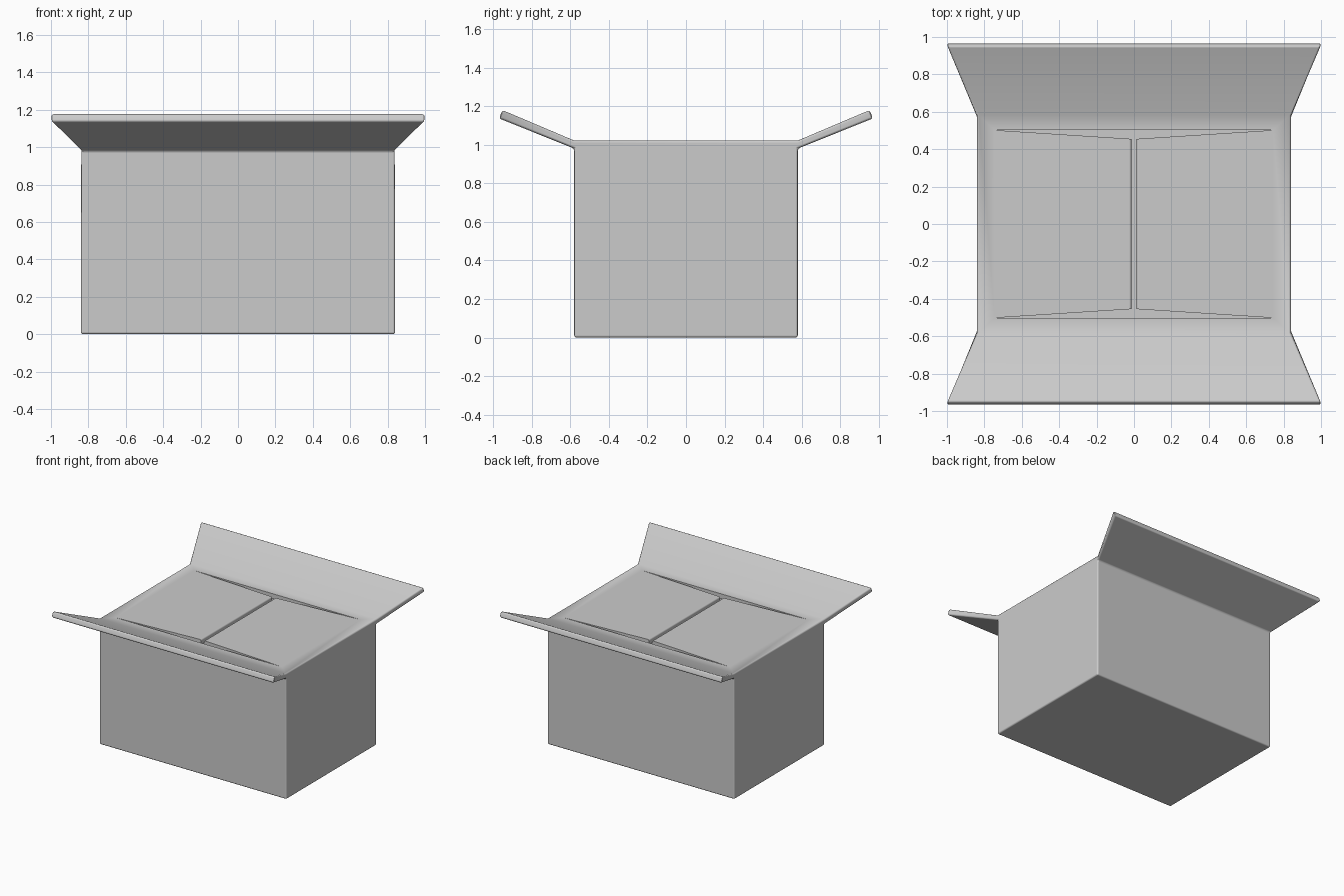
import bpy, bmesh
from math import radians

if "Cube" in bpy.data.objects:
    bpy.data.objects.remove(bpy.data.objects["Cube"])

# Body shell: rectangular rings running up the outside, over the rim, down the inside
RINGS = [  # half width x, half depth y, height
    (0.84, 0.58, 0.0), (0.84, 0.58, 0.98), (0.84, 0.58, 1.022),
    (0.745, 0.502, 1.022), (0.745, 0.502, 0.98), (0.795, 0.535, 0.97),
    (0.795, 0.535, 0.045)]
SIGNS = [(-1, -1), (1, -1), (1, 1), (-1, 1)]

bm = bmesh.new()
rings = [[bm.verts.new((sx * x, sy * y, z)) for sx, sy in SIGNS] for x, y, z in RINGS]
sides = []
for a, b in zip(rings, rings[1:]):
    sides.append([bm.faces.new((a[i], a[(i + 1) % 4], b[(i + 1) % 4], b[i]))
                  for i in range(4)])
bm.faces.new(rings[0][::-1])
bm.faces.new(rings[-1])


def fold_out(face, place):
    """Extrude one hinge strip into a flap; place(vert) gives each end corner."""
    new = bmesh.ops.extrude_face_region(bm, geom=[face])["geom"]
    bm.faces.remove(face)
    for v in [g for g in new if isinstance(g, bmesh.types.BMVert)]:
        v.co = place(v.co.x, v.co.y, v.co.z)


def sign(n):
    return 1 if n > 0 else -1


def long_flap(x, y, z):
    top = z > 1.0
    return (sign(x), sign(y) * (0.953 if top else 0.97), 1.18 if top else 1.137)


def short_flap(x, y, z):
    return (sign(x) * 0.014, sign(y) * 0.455, z)


# Long flaps opened outward, short flaps folded shut and tapering to the centre gap
strips = [(f, long_flap) for f in (sides[1][0], sides[1][2])]
strips += [(f, short_flap) for f in (sides[3][1], sides[3][3])]
for face, place in strips:
    if face.is_valid:
        fold_out(face, place)
bmesh.ops.recalc_face_normals(bm, faces=bm.faces[:])


# Soften the outer folds and the flap ends
def soft(e):
    a, b = (v.co for v in e.verts)
    outer = all(abs(c.x) > 0.83 for c in (a, b))
    gap = all(abs(c.x) < 0.02 and c.z > 1.0 for c in (a, b))
    return (outer or gap) and len(e.link_faces) == 2 and e.calc_face_angle() > radians(30)


bmesh.ops.bevel(bm, geom=[e for e in bm.edges if soft(e)], offset=0.012,
                segments=3, profile=0.5, affect='EDGES', clamp_overlap=True)

mesh = bpy.data.meshes.new("open_carton")
bm.to_mesh(mesh)
bm.free()
carton = bpy.data.objects.new("open_carton", mesh)
bpy.context.collection.objects.link(carton)
bpy.context.view_layer.objects.active = carton
carton.select_set(True)
bpy.ops.object.shade_smooth_by_angle(angle=radians(35))
carton.modifiers.new("weighted_normals", 'WEIGHTED_NORMAL').keep_sharp = True
